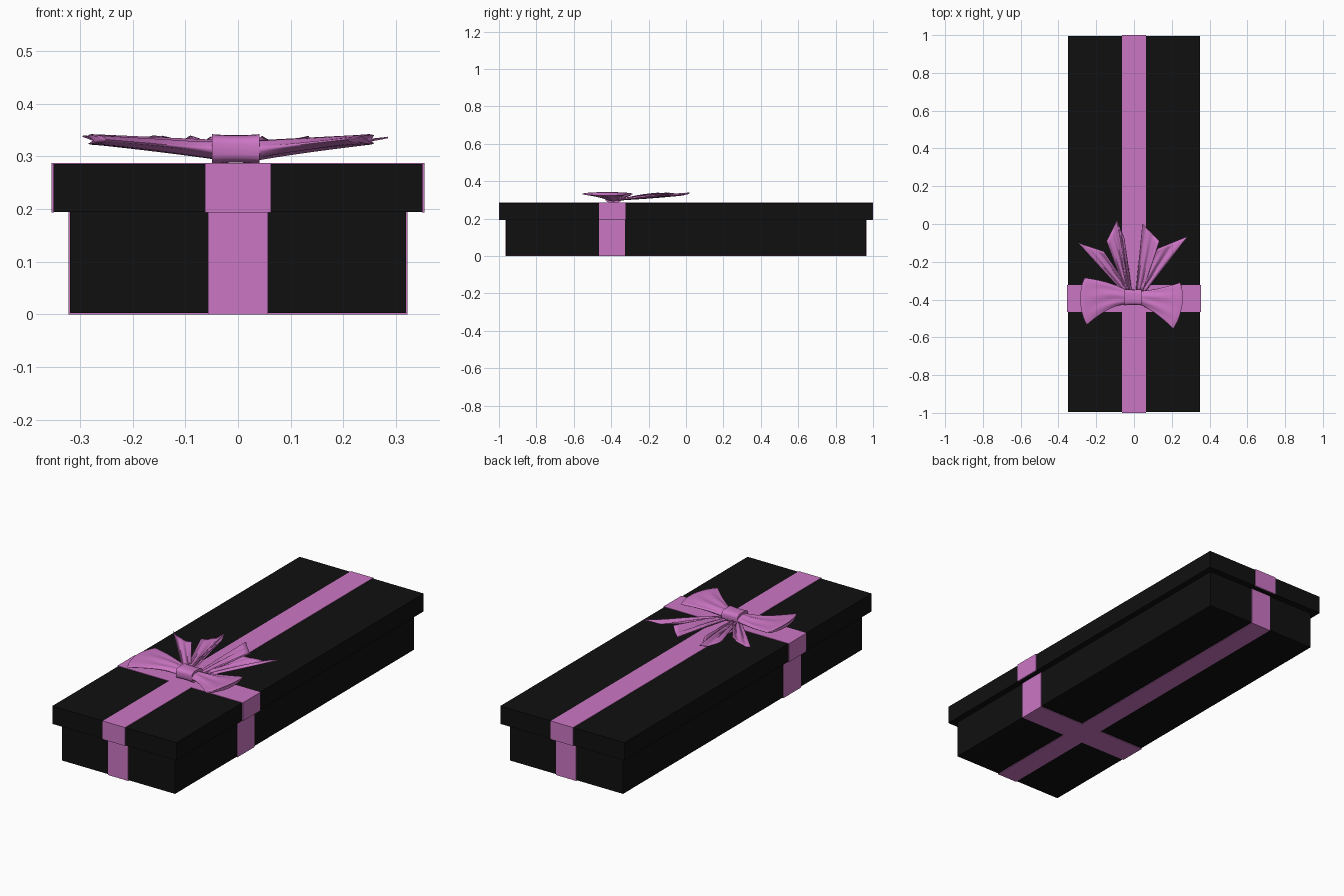
import bpy, bmesh, math
from mathutils import Vector

cube = bpy.data.objects.get("Cube")
if cube:
    bpy.data.objects.remove(cube, do_unlink=True)


def material(name, rgb):
    m = bpy.data.materials.new(name)
    m.use_nodes = True
    m.diffuse_color = (*rgb, 1)
    m.node_tree.nodes["Principled BSDF"].inputs["Base Color"].default_value = (*rgb, 1)
    return m


BLACK = material("box black", (0.005, 0.005, 0.005))
PINK = material("ribbon pink", (0.60, 0.18, 0.55))
CROSS_Y = -0.395   # where the short ribbon crosses the long one


def finish(name, bm, mat, smooth=False):
    bmesh.ops.recalc_face_normals(bm, faces=bm.faces)
    me = bpy.data.meshes.new(name)
    bm.to_mesh(me)
    bm.free()
    ob = bpy.data.objects.new(name, me)
    bpy.context.collection.objects.link(ob)
    me.materials.append(mat)
    if smooth:
        bpy.ops.object.select_all(action='DESELECT')
        ob.select_set(True)
        bpy.context.view_layer.objects.active = ob
        bpy.ops.object.shade_smooth_by_angle(angle=math.radians(50))
    return ob


def add_box(bm, lo, hi):
    vs = bmesh.ops.create_cube(bm, size=1)["verts"]
    for v in vs:
        v.co = Vector([(a + b) / 2 + c * (b - a) for a, b, c in zip(lo, hi, v.co)])


def block(name, hx, hy, z0, z1, mat):
    bm = bmesh.new()
    add_box(bm, (-hx, -hy, z0), (hx, hy, z1))
    return finish(name, bm, mat)


def band(name, reach, half, z0, z1, cap_z, along_x, thick=0.005):
    """Two side strips joined by a flat strip at cap_z."""
    bm = bmesh.new()
    r = reach
    spans = [(-r, -r + thick, z0, z1), (r - thick, r, z0, z1),
             (-r, r, cap_z, cap_z + thick)]
    for a, b, lo, hi in spans:
        if along_x:
            add_box(bm, (a, CROSS_Y - half, lo), (b, CROSS_Y + half, hi))
        else:
            add_box(bm, (-half, a, lo), (half, b, hi))
    return finish(name, bm, PINK)


# Box, lid and the ribbons wrapped around each
block("box_base", 0.319, 0.963, 0.003, 0.2, BLACK)
block("box_lid", 0.350, 0.996, 0.194, 0.285, BLACK)
band("base_ribbon_long", 0.966, 0.057, 0, 0.194, 0, False)
band("base_ribbon_cross", 0.322, 0.070, 0, 0.194, 0, True)
band("lid_ribbon_long", 1.0, 0.063, 0.193, 0.287, 0.282, False)
band("lid_ribbon_cross", 0.354, 0.071, 0.193, 0.287, 0.282, True)


def bezier(p, t):
    a, b, c = (Vector(q) for q in p)
    return a.lerp(b, t).lerp(b.lerp(c, t), t)


def skin(bm, rows, closed):
    n = len(rows[0])
    for r0, r1 in zip(rows, rows[1:]):
        for i in range(n if closed else n - 1):
            j = (i + 1) % n
            bm.faces.new((r0[i], r0[j], r1[j], r1[i]))


def bow_loop(name, back, front, side):
    """Flattened, creased tube that widens away from the knot."""
    bm = bmesh.new()
    rows, steps, n = [], 14, 40
    for k in range(steps + 1):
        t = k / steps
        b, f = bezier(back, t), bezier(front, t)
        mid, half = (b + f) / 2, (b - f) / 2
        row = []
        for i in range(n):
            a = math.tau * i / n
            p = mid + half * math.cos(a)
            p.x += side * 0.022 * t * math.sin(a) ** 2
            crease = 1 - 0.22 * math.sin(math.pi * t) * (1 + math.cos(7 * a + side))
            z = 0.311 + 0.021 * t + (0.020 - 0.010 * t) * math.sin(a) * crease
            row.append(bm.verts.new((p.x, p.y, z)))
        rows.append(row)
    skin(bm, rows, True)
    # Rounded outer fold
    centre = sum((v.co for v in rows[-1]), Vector()) / n
    lip = [bm.verts.new(centre.lerp(v.co, 0.85) + Vector((side * 0.008, 0, 0)))
           for v in rows[-1]]
    skin(bm, [rows[-1], lip], True)
    bm.faces.new(lip)
    bm.faces.new(rows[0])
    return finish(name, bm, PINK, True)


bow_loop("bow_loop_right", [(-0.03, -0.355), (-0.13, -0.30), (-0.262, -0.285)],
         [(-0.03, -0.425), (-0.12, -0.42), (-0.25, -0.535)], -1)
bow_loop("bow_loop_left", [(0.03, -0.355), (0.12, -0.35), (0.245, -0.31)],
         [(0.03, -0.425), (0.11, -0.46), (0.208, -0.555)], 1)


def bow_tail(name, root, end, phase):
    """Pleated strip fanning out from the knot to a slanted cut end."""
    bm = bmesh.new()
    rows, steps, n = [], 12, 18
    (a, b), (c, d) = [[Vector(p) for p in pair] for pair in (root, end)]
    for k in range(steps + 1):
        t = k / steps
        row = []
        for i in range(n + 1):
            u = i / n
            p = a.lerp(b, u).lerp(c.lerp(d, u), t)
            pleat = 0.006 * math.sin(math.pi * (0.12 + 0.8 * t))
            z = 0.299 + 0.038 * t ** 0.8 + pleat * math.cos(math.tau * 2 * u + phase)
            z -= 0.012 * t * math.sin(math.pi * u)
            row.append(bm.verts.new((p.x, p.y, z)))
        rows.append(row)
    skin(bm, rows, False)
    ob = finish(name, bm, PINK, True)
    mod = ob.modifiers.new("cloth thickness", 'SOLIDIFY')
    mod.thickness = 0.003
    mod.offset = 0
    return ob


bow_tail("tail_right_outer", [(-0.05, -0.37), (-0.02, -0.35)],
         [(-0.295, -0.10), (-0.16, -0.145)], 0.4)
bow_tail("tail_right_inner", [(-0.045, -0.36), (-0.012, -0.36)],
         [(-0.09, 0.02), (-0.05, -0.08)], 2.0)
bow_tail("tail_right_fold", [(-0.045, -0.36), (-0.02, -0.36)],
         [(-0.145, -0.09), (-0.09, 0.02)], 0.9)
bow_tail("tail_left_inner", [(0.01, -0.36), (0.045, -0.36)],
         [(0.045, 0.0), (0.135, -0.09)], 1.2)
bow_tail("tail_left_outer", [(0.025, -0.35), (0.05, -0.37)],
         [(0.125, -0.13), (0.285, -0.065)], 2.6)

# Knot: a short rounded wrap, slightly pinched in the middle
bm = bmesh.new()
rows, n = [], 32
for k in range(9):
    s = k / 4 - 1
    swell = 0.93 + 0.07 * s * s
    row = []
    for i in range(n):
        a = math.tau * i / n
        cy, cz = (math.copysign(abs(f(a)) ** 0.6, f(a)) for f in (math.cos, math.sin))
        row.append(bm.verts.new((-0.004 + 0.045 * s,
                                 -0.388 + 0.043 * swell * cy,
                                 0.314 + 0.028 * swell * cz)))
    rows.append(row)
skin(bm, rows, True)
bm.faces.new(rows[0])
bm.faces.new(rows[-1])
finish("bow_knot", bm, PINK, True)
